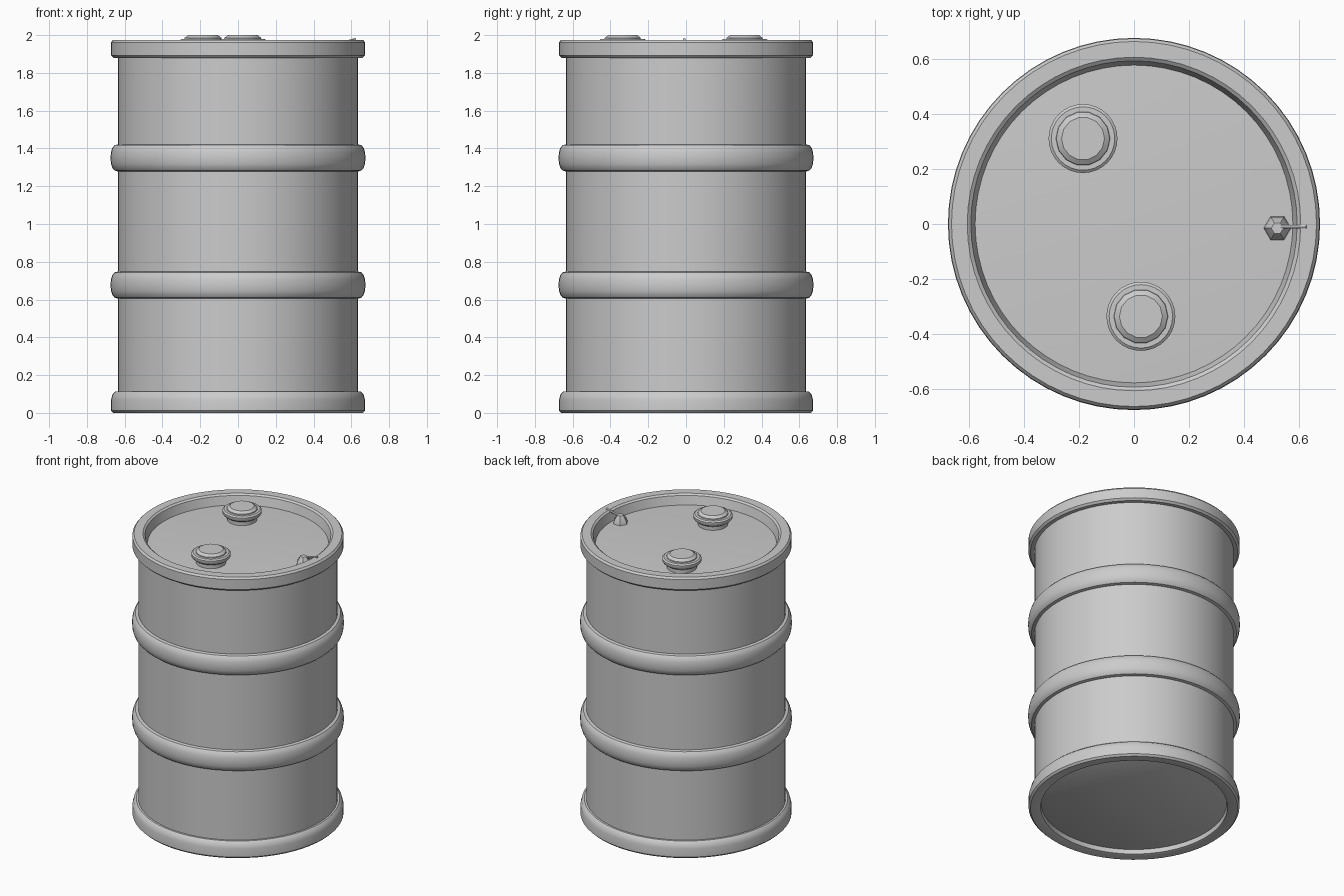
import bpy, math
from mathutils import Vector

cube = bpy.data.objects.get("Cube")
if cube:
    bpy.data.objects.remove(cube, do_unlink=True)

# Single grey paint
grey = bpy.data.materials.new("grey_steel")
grey.use_nodes = True
colour = (0.6, 0.6, 0.6, 1)
grey.diffuse_color = colour
shader = grey.node_tree.nodes["Principled BSDF"]
shader.inputs["Base Color"].default_value = colour
shader.inputs["Roughness"].default_value = 0.6


def finish(ob, angle=35):
    ob.data.materials.clear()
    ob.data.materials.append(grey)
    bpy.ops.object.select_all(action="DESELECT")
    ob.select_set(True)
    bpy.context.view_layer.objects.active = ob
    bpy.ops.object.shade_smooth_by_angle(angle=math.radians(angle))
    return ob


def lathe(name, profile, sides=64, centre=(0, 0), closed=False):
    """Spin (radius, z) points round z; open profiles get flat end caps."""
    verts, faces = [], []
    n = len(profile)
    for i in range(sides):
        a = 2 * math.pi * i / sides
        verts += [(r * math.cos(a), r * math.sin(a), z) for r, z in profile]
    for i in range(sides):
        j = (i + 1) % sides
        for k in range(n if closed else n - 1):
            m = (k + 1) % n
            faces.append((i * n + k, j * n + k, j * n + m, i * n + m))
    if not closed:
        faces.append([i * n for i in reversed(range(sides))])
        faces.append([i * n + n - 1 for i in range(sides)])
    mesh = bpy.data.meshes.new(name)
    mesh.from_pydata(verts, [], faces)
    ob = bpy.data.objects.new(name, mesh)
    ob.location = (centre[0], centre[1], 0)
    bpy.context.collection.objects.link(ob)
    return finish(ob)


# Drum wall with recessed base and lid
lathe("drum_body", [(0.59, 0.035), (0.635, 0.06), (0.635, 1.9), (0.58, 1.905)])

# Bottom chime
lathe("bottom_rim", [(0.59, 0.04), (0.595, 0.005), (0.61, 0), (0.66, 0),
                     (0.672, 0.012), (0.672, 0.07), (0.664, 0.1),
                     (0.648, 0.114), (0.62, 0.115)], closed=True)

# Top chime, square outside with a sloping inner wall
lathe("top_rim", [(0.62, 1.88), (0.66, 1.88), (0.673, 1.893), (0.673, 1.962),
                  (0.662, 1.975), (0.605, 1.975), (0.592, 1.965),
                  (0.575, 1.9)], closed=True)

# Rolling hoops, rounded on the outside
for name, mid in (("lower_hoop", 0.677), ("upper_hoop", 1.35)):
    profile = [(0.6, mid - 0.072)]
    for k in range(9):
        t = math.radians(-90 + 180 * k / 8)
        s = math.sin(t)
        profile.append((0.635 + 0.04 * math.cos(t) ** 0.8,
                        mid + 0.072 * math.copysign(abs(s) ** 0.9, s)))
    profile.append((0.6, mid + 0.072))
    lathe(name, profile, closed=True)

# Bungs: neck, flange and faceted cap
for name, spot in (("front_bung", (0.025, -0.335)), ("back_bung", (-0.185, 0.31))):
    lathe(name + "_flange", [(0.095, 1.895), (0.095, 1.93), (0.118, 1.945),
                             (0.125, 1.955), (0.125, 1.972), (0.115, 1.98)],
          sides=32, centre=spot)
    lathe(name + "_cap", [(0.1, 1.975), (0.097, 1.986), (0.078, 2.0)],
          sides=14, centre=spot)

# Small seal lug beside the rim
lathe("seal_lug", [(0.05, 1.9), (0.046, 1.925), (0.022, 1.96)],
      sides=6, centre=(0.52, -0.015))


def strut(name, start, end, radius):
    a, b = Vector(start), Vector(end)
    bpy.ops.mesh.primitive_cylinder_add(vertices=6, radius=radius,
                                        depth=(b - a).length, location=(a + b) / 2)
    ob = bpy.context.object
    ob.name = name
    ob.rotation_euler = (b - a).to_track_quat("Z", "Y").to_euler()
    finish(ob)


# Wire tying the lug to the rim
strut("seal_wire", (0.52, -0.01, 1.95), (0.625, -0.01, 1.977), 0.008)
